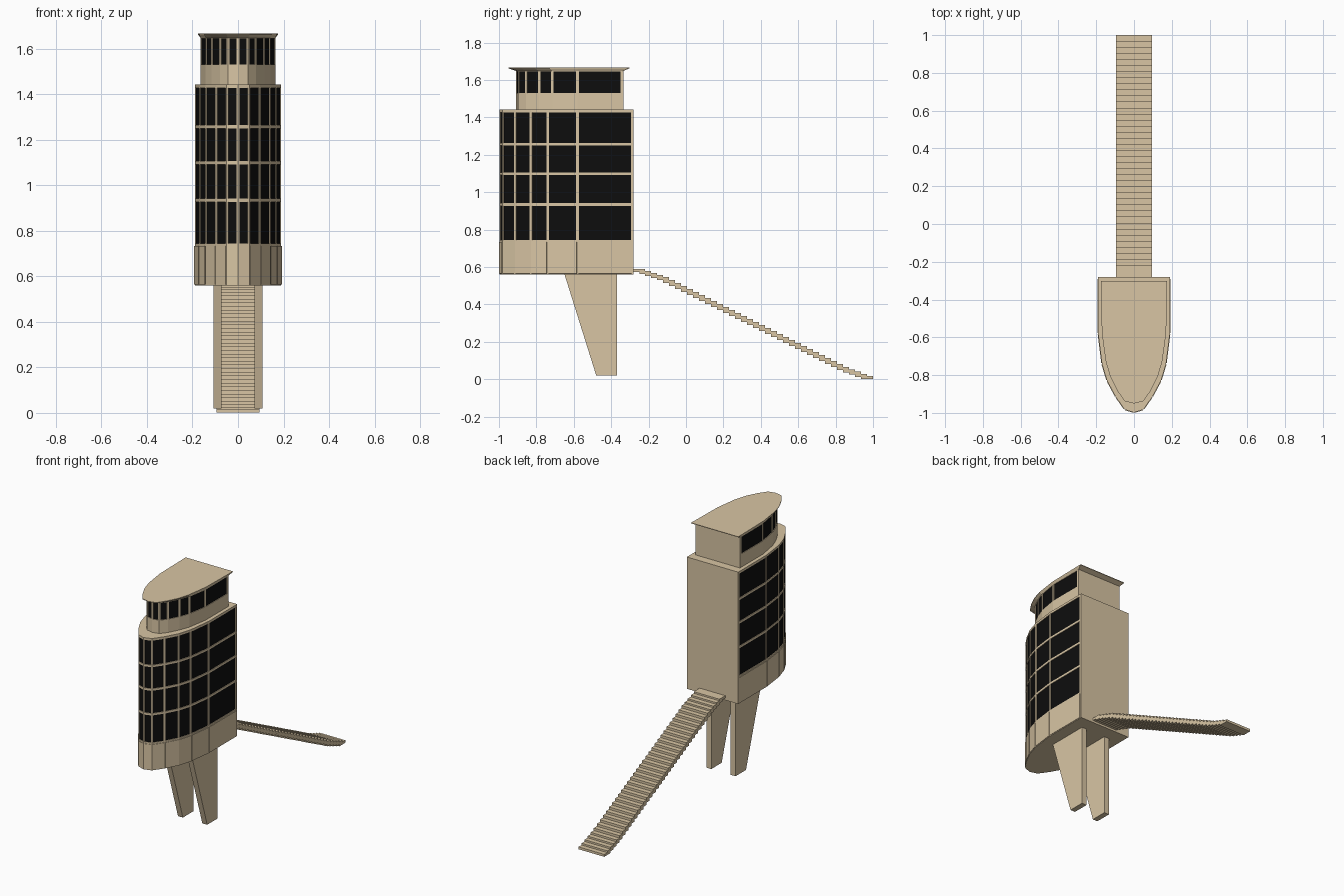
import bpy, bmesh

if "Cube" in bpy.data.objects:
    bpy.data.objects.remove(bpy.data.objects["Cube"])

def material(name, color):
    m = bpy.data.materials.new(name)
    m.diffuse_color = (*color, 1)
    m.use_nodes = True
    m.node_tree.nodes["Principled BSDF"].inputs["Base Color"].default_value = m.diffuse_color
    return m

STONE = material("sandstone", (0.69, 0.56, 0.37))
GLASS = material("dark_glass", (0.004, 0.004, 0.004))

def finish(name, bm):
    bmesh.ops.recalc_face_normals(bm, faces=bm.faces)
    me = bpy.data.meshes.new(name)
    bm.to_mesh(me)
    bm.free()
    me.materials.append(STONE)
    me.materials.append(GLASS)
    ob = bpy.data.objects.new(name, me)
    bpy.context.collection.objects.link(ob)
    return ob

def mirrored(half):
    # half outline runs from the back corner to the nose on x = 0
    return half + [(-x, y) for x, y in reversed(half[:-1])]

def tower(name, rings, levels, glass=(), panels=()):
    """Stack outlines at levels; inset glazed bands and raise panel bands."""
    bm = bmesh.new()
    loops = [[bm.verts.new((x, y, z)) for x, y in ring] for ring, z in zip(rings, levels)]
    n = len(loops[0])
    bands = []
    for lo, hi in zip(loops, loops[1:]):
        bands.append([bm.faces.new((lo[i], lo[(i + 1) % n], hi[(i + 1) % n], hi[i]))
                      for i in range(n)])
    bm.faces.new(loops[0])
    bm.faces.new(loops[-1])
    bmesh.ops.recalc_face_normals(bm, faces=bm.faces)
    # facet 0, n-2 are corner posts and n-1 is the plain back wall
    for b in glass:
        cells = bands[b][1:n - 2]
        # narrow frame, then a step back to the pane
        bmesh.ops.inset_individual(bm, faces=cells, thickness=0.007, use_even_offset=True)
        bmesh.ops.inset_individual(bm, faces=cells, thickness=0.0003, depth=-0.004)
        for f in cells:
            f.material_index = 1
    for b in panels:
        cells = bands[b][1:n - 2]
        bmesh.ops.inset_individual(bm, faces=cells, thickness=0.004, use_even_offset=True)
        bmesh.ops.inset_individual(bm, faces=cells, thickness=0.0003, depth=0.003)
    return finish(name, bm)

def box(bm, x0, x1, y0, y1, z0, z1):
    r = bmesh.ops.create_cube(bm, size=1)
    for v in r["verts"]:
        v.co = (x1 if v.co.x > 0 else x0, y1 if v.co.y > 0 else y0, z1 if v.co.z > 0 else z0)

# Main glazed tower with panelled base
body = mirrored([(0.19, -0.28), (0.19, -0.288), (0.19, -0.58), (0.17, -0.74),
                 (0.143, -0.83), (0.097, -0.915), (0.05, -0.982), (0, -0.998)])
levels = [0.56, 0.738, 0.934, 1.099, 1.257, 1.434, 1.442]
tower("main_tower", [body] * 7, levels, glass=(1, 2, 3, 4), panels=(0,))

# Set-back lookout room
room = mirrored([(0.165, -0.335), (0.165, -0.343), (0.165, -0.58), (0.142, -0.715),
                 (0.116, -0.785), (0.08, -0.855), (0.045, -0.897), (0, -0.908)])
tower("lookout_room", [room] * 3, [1.44, 1.524, 1.652], glass=(1,))

# Flared roof slab
roof = mirrored([(0.175, -0.303), (0.175, -0.315), (0.17, -0.58), (0.149, -0.73),
                 (0.125, -0.81), (0.09, -0.88), (0.05, -0.938), (0, -0.95)])
tower("roof", [room, roof, roof], [1.648, 1.662, 1.666])

# Two tapered legs
for side, label in ((1, "right"), (-1, "left")):
    bm = bmesh.new()
    profile = [(-0.65, 0.562), (-0.37, 0.562), (-0.37, 0.02), (-0.48, 0.02)]
    f = bm.faces.new([bm.verts.new((side * 0.072, y, z)) for y, z in profile])
    g = bmesh.ops.extrude_face_region(bm, geom=[f])
    for v in g["geom"]:
        if isinstance(v, bmesh.types.BMVert):
            v.co.x = side * 0.108
    finish(label + "_leg", bm)

# Long stair of overlapping treads, easing off at both ends
PATH = [(-0.25, 0.59), (-0.12, 0.545), (0.85, 0.06), (0.97, 0.016)]

def stair_height(y):
    for (ya, za), (yb, zb) in zip(PATH, PATH[1:]):
        if y <= yb:
            return za + (zb - za) * (y - ya) / (yb - ya)
    return PATH[-1][1]

bm = bmesh.new()
COUNT = 39
for i in range(COUNT):
    y = -0.25 + 1.218 * i / (COUNT - 1)
    top = stair_height(y)
    box(bm, -0.095, 0.095, y - 0.032, y + 0.032, top - 0.016, top)
finish("stair", bm)
